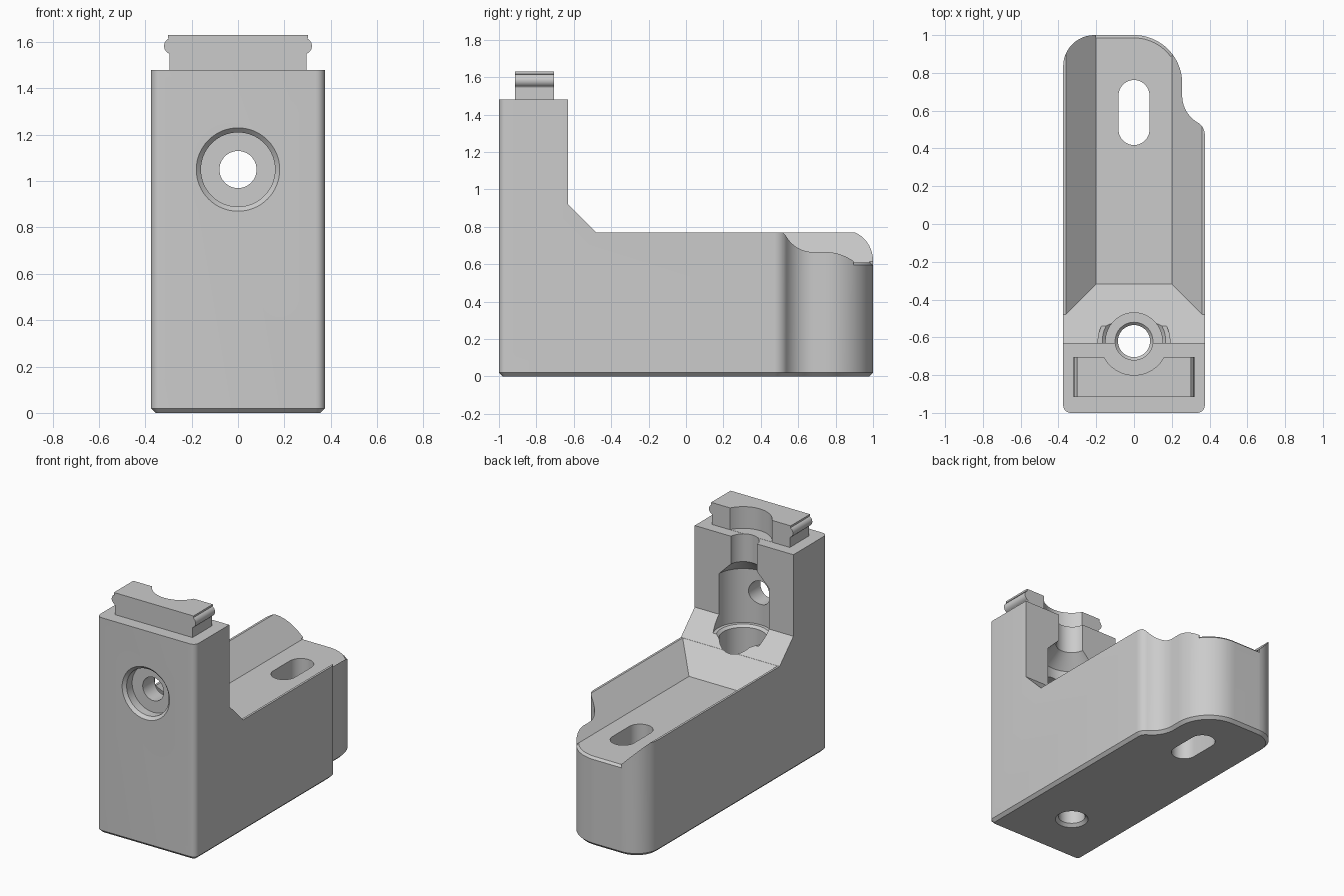
import bpy, bmesh, math
from mathutils import Vector

old = bpy.data.objects.get("Cube")
if old:
    bpy.data.objects.remove(old, do_unlink=True)

grey = bpy.data.materials.new("plain_grey")
grey.use_nodes = True
grey.diffuse_color = (0.6, 0.6, 0.6, 1)
grey.node_tree.nodes["Principled BSDF"].inputs["Base Color"].default_value = (0.6, 0.6, 0.6, 1)


def arc(cx, cy, r, a0, a1, n=12):
    angles = [math.radians(a0 + (a1 - a0) * i / n) for i in range(n + 1)]
    return [Vector((cx + r * math.cos(a), cy + r * math.sin(a))) for a in angles]


def tidy(points):
    """Drop points that repeat the one before."""
    return [p for i, p in enumerate(points) if (p - points[i - 1]).length > 0.0005]


def normals(points):
    """Outward mitre vectors of a counter-clockwise outline."""
    result = []
    for i, p in enumerate(points):
        a = (p - points[i - 1]).normalized()
        b = (points[(i + 1) % len(points)] - p).normalized()
        na, nb = Vector((a.y, -a.x)), Vector((b.y, -b.x))
        m = (na + nb).normalized()
        result.append(m / m.dot(nb))
    return result


def loft(name, loops):
    """Solid through equal-length loops, capped at both ends."""
    bm = bmesh.new()
    rings = [[bm.verts.new(co) for co in loop] for loop in loops]
    for low, high in zip(rings, rings[1:]):
        for i in range(len(low)):
            bm.faces.new((low[i - 1], low[i], high[i], high[i - 1]))
    bm.faces.new(rings[0])
    bm.faces.new(rings[-1])
    bmesh.ops.recalc_face_normals(bm, faces=bm.faces)
    mesh = bpy.data.meshes.new(name)
    bm.to_mesh(mesh)
    bm.free()
    mesh.materials.append(grey)
    obj = bpy.data.objects.new(name, mesh)
    bpy.context.collection.objects.link(obj)
    return obj


def level(points, z):
    return [(p.x, p.y, z) for p in points]


def combine(target, tool, operation="DIFFERENCE"):
    bpy.context.view_layer.objects.active = target
    mod = target.modifiers.new(tool.name, "BOOLEAN")
    mod.operation = operation
    mod.solver = "EXACT"
    mod.object = tool
    bpy.ops.object.modifier_apply(modifier=mod.name)
    bpy.data.objects.remove(tool, do_unlink=True)


# Body: footprint with rounded corners and a side notch, chamfered underneath
outline = tidy(
    arc(0.335, -0.96, 0.04, -90, 0, 6)
    + arc(0.3, 0.472, 0.075, 0, 60)
    + arc(0.42, 0.68, 0.165, 240, 180)
    + arc(0, 0.745, 0.255, 0, 90, 20)
    + arc(-0.21, 0.835, 0.165, 90, 180)
    + arc(-0.335, -0.96, 0.04, 180, 270, 6))
outward = normals(outline)
foot = [p - n * 0.02 for p, n in zip(outline, outward)]
body = loft("bracket_body", [level(foot, 0), level(outline, 0.02), level(outline, 1.48)])

# Space behind the tower
side = [(-0.63, 1.6), (-0.63, 0.92), (-0.48, 0.77), (1.2, 0.77), (1.2, 1.6)]
combine(body, loft("tower_cut", [[(x, y, z) for y, z in side] for x in (-0.6, 0.6)]))


# Trough with sloping sides and a sloping front end
def rectangle(half, front, z):
    return [(-half, front, z), (half, front, z), (half, 1.2, z), (-half, 1.2, z)]


combine(body, loft("trough_cut", [rectangle(0.2, -0.318, 0.61), rectangle(0.5, -0.618, 0.91)]))

# Chamfer on the open back rim of the trough
rim = []
for p, n in zip(outline, outward):
    if p.y > 0.8 and -0.22 < p.x < 0.21:
        inner, outer = p - n * 0.02, p + n * 0.01
        rim.append([(*inner, 0.615), (*outer, 0.585), (*outer, 0.615)])
combine(body, loft("rim_cut", rim))

# Top tab with a rounded snap bead on each end
half_tab = [Vector((0.295, 1.47)), Vector((0.295, 1.545))]
half_tab += arc(0.283, 1.583, 0.036, -65, 65)
half_tab += [Vector((0.302, 1.618)), Vector((0.302, 1.63))]
tab_profile = half_tab + [Vector((-p.x, p.y)) for p in reversed(half_tab)]
tab = loft("top_tab", [[(p.x, y, p.y) for p in tab_profile] for y in (-0.915, -0.705)])
combine(body, tab, "UNION")

# Stepped vertical bore through tab, tower and base
circle = arc(0, 0, 1, 0, 360, 64)[:-1]
bore = [(0.115, -0.01), (0.085, 0.02), (0.085, 0.185), (0.1, 0.2), (0.15, 0.2),
        (0.15, 0.815), (0.168, 0.83), (0.19, 0.83), (0.19, 1.2), (0.1, 1.29),
        (0.1, 1.481), (0.18, 1.481), (0.18, 1.7)]
combine(body, loft("bore_cut", [[(p.x * r, p.y * r - 0.62, z) for p in circle] for r, z in bore]))

# Counterbored hole in the front of the tower
front_hole = [(0.185, -1.005), (0.16, -0.98), (0.16, -0.92), (0.08, -0.92), (0.08, -0.65)]
combine(body, loft("front_hole_cut",
                   [[(p.x * r, y, p.y * r + 1.05) for p in circle] for r, y in front_hole]))

# Slotted mounting hole
slot = tidy(arc(0, 0.68, 0.082, 0, 180, 20) + arc(0, 0.5, 0.082, 180, 360, 20))
combine(body, loft("slot_cut", [level(slot, -0.1), level(slot, 0.9)]))

# Smooth curved walls, keep edges crisp
bpy.ops.object.select_all(action="DESELECT")
body.select_set(True)
bpy.context.view_layer.objects.active = body
bpy.ops.object.shade_smooth_by_angle(angle=math.radians(25))
